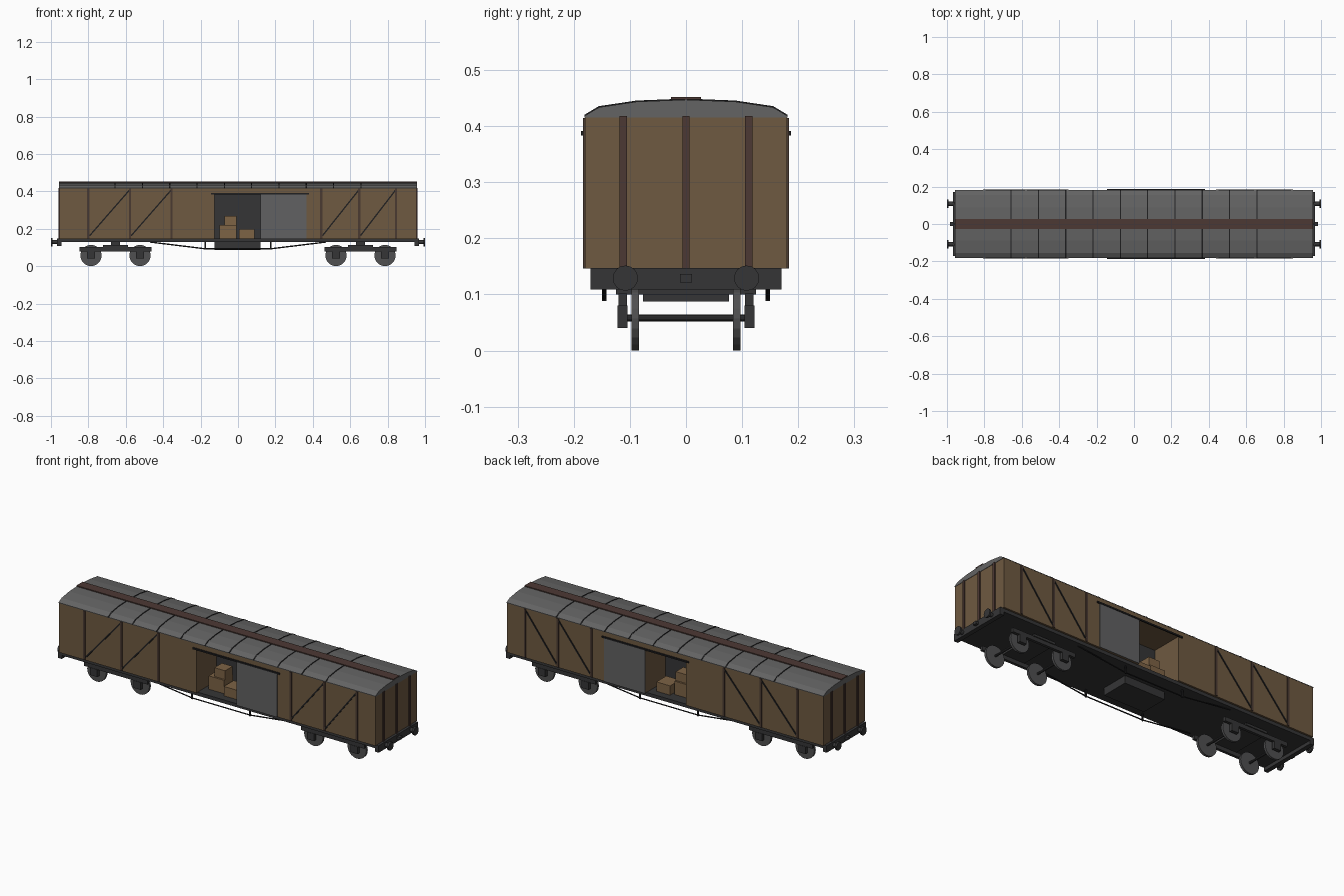
import bpy, bmesh, math
from mathutils import Vector, Matrix

if "Cube" in bpy.data.objects:
    bpy.data.objects.remove(bpy.data.objects["Cube"])


def material(name, rgb):
    m = bpy.data.materials.new(name)
    m.diffuse_color = (*rgb, 1)
    m.use_nodes = True
    m.node_tree.nodes["Principled BSDF"].inputs["Base Color"].default_value = m.diffuse_color
    return m


BROWN = material("plank brown", (0.156, 0.100, 0.052))
GREY = material("roof grey", (0.125, 0.125, 0.125))
DOOR = material("door grey", (0.120, 0.120, 0.122))
MAROON = material("dark red brown", (0.073, 0.040, 0.034))
POST = material("post brown", (0.068, 0.042, 0.031))
DARK = material("underframe dark grey", (0.036, 0.036, 0.037))
BLACK = material("iron black", (0.014, 0.014, 0.015))
STEEL = material("wheel steel", (0.080, 0.080, 0.082))
CRATE = material("crate wood", (0.205, 0.125, 0.060))


def finish(name, bm, mat):
    bmesh.ops.recalc_face_normals(bm, faces=bm.faces)
    me = bpy.data.meshes.new(name)
    bm.to_mesh(me)
    bm.free()
    me.materials.append(mat)
    ob = bpy.data.objects.new(name, me)
    bpy.context.collection.objects.link(ob)
    return ob


def boxes(name, mat, *ranges):
    """Each range is (x0, x1, y0, y1, z0, z1)."""
    bm = bmesh.new()
    for x0, x1, y0, y1, z0, z1 in ranges:
        size = Matrix.Diagonal((x1 - x0, y1 - y0, z1 - z0, 1))
        mid = Matrix.Translation(((x0 + x1) / 2, (y0 + y1) / 2, (z0 + z1) / 2))
        bmesh.ops.create_cube(bm, size=1, matrix=mid @ size)
    return finish(name, bm, mat)


def rods(name, mat, radius, sides, *ends, turn=0.0):
    """Cylinders between pairs of points."""
    bm = bmesh.new()
    for a, b in ends:
        a, b = Vector(a), Vector(b)
        rot = (b - a).to_track_quat('Z', 'Y').to_matrix().to_4x4()
        mat4 = Matrix.Translation((a + b) / 2) @ rot @ Matrix.Rotation(turn, 4, 'Z')
        bmesh.ops.create_cone(bm, cap_ends=True, segments=sides, radius1=radius,
                              radius2=radius, depth=(b - a).length, matrix=mat4)
    return finish(name, bm, mat)


def roof_section(name, mat, x0, x1, lift, base):
    """Arched roof profile extruded along x."""
    half = [(0.181, 0.418), (0.155, 0.4335), (0.088, 0.4435)]
    arc = half + [(0.0, 0.447)] + [(-y, z) for y, z in reversed(half)]
    pts = [(y * (1 + lift), z + lift) for y, z in arc]
    pts += [(-0.181, base), (0.181, base)]
    bm = bmesh.new()
    face = bm.faces.new([bm.verts.new((x0, y, z)) for y, z in pts])
    ext = bmesh.ops.extrude_face_region(bm, geom=[face])
    bmesh.ops.translate(bm, vec=(x1 - x0, 0, 0),
                        verts=[v for v in ext["geom"] if isinstance(v, bmesh.types.BMVert)])
    return finish(name, bm, mat)


def both(r):
    """A box range and its mirror image across y."""
    x0, x1, y0, y1, z0, z1 = r
    return [r, (x0, x1, -y1, -y0, z0, z1)]


# Body with a doorway on each side and a dark partition in the middle
L, W, Z0, Z1 = 0.955, 0.18, 0.146, 0.418
boxes("body_walls", BROWN,
      (-L, -0.125, -W, W, Z0, Z1), (0.12, L, -W, W, Z0, Z1),
      (-0.125, 0.12, -W, W, 0.387, Z1))
boxes("doorway_partition", DARK, (-0.125, 0.12, -0.005, 0.005, Z0, 0.387))

# Roof, seams and walkway
roof_section("roof", GREY, -0.957, 0.957, 0.0, 0.415)
for i in range(10):
    x = (i - 4.5) * 0.146
    roof_section("roof_seam", BLACK, x - 0.003, x + 0.003, 0.002, 0.416)
boxes("roof_walkway", MAROON, (-0.957, 0.957, -0.027, 0.027, 0.447, 0.452))

# Side posts and diagonal braces
posts = [-0.80, -0.578, -0.355, 0.445, 0.648, 0.845]
boxes("side_posts", POST,
      *[r for x in posts for r in both((x - 0.006, x + 0.006, W, 0.184, 0.148, 0.414))])
for s, side in ((-1, "front"), (1, "back")):
    rods(side + "_braces", BLACK, 0.005, 4,
         *[((posts[i] + 0.006, s * 0.18, 0.162), (posts[i + 1] - 0.004, s * 0.18, 0.405))
           for i in (0, 1, 3, 4)], turn=math.pi / 4)

# End posts
boxes("end_posts", MAROON,
      *[(e * 0.957 - 0.004, e * 0.957 + 0.004, y - 0.0065, y + 0.0065, Z0, Z1)
        for e in (-1, 1) for y in (-0.112, 0, 0.112)])

# Sliding doors and rails
boxes("sliding_doors", DOOR, *both((0.12, 0.365, W, 0.184, 0.146, 0.385)))
boxes("door_rails", BLACK, *both((-0.145, 0.38, W, 0.187, 0.383, 0.391)))

# Crates, one pile in each doorway
boxes("crates", CRATE,
      *both((-0.10, -0.008, 0.03, 0.11, Z0, 0.22)),
      *both((-0.073, -0.008, 0.035, 0.10, 0.22, 0.268)),
      *both((0.005, 0.088, 0.045, 0.13, Z0, 0.198)))

# Underframe
boxes("underframe", DARK, (-0.955, 0.955, -0.17, 0.17, 0.128, 0.147))
boxes("headstocks", DARK,
      *[(e * 0.957 - 0.012, e * 0.957 + 0.012, -0.17, 0.17, 0.109, 0.147) for e in (-1, 1)])
boxes("equipment_box", DARK, (-0.125, 0.12, -0.077, 0.077, 0.087, 0.13))

# Truss rods with their queen posts
for s in (-1, 1):
    y = s * 0.146
    path = [(-0.47, y, 0.129), (-0.175, y, 0.093), (0.175, y, 0.093), (0.47, y, 0.129)]
    rods("truss_rod", BLACK, 0.0035, 6, *zip(path, path[1:]))
    boxes("truss_posts", BLACK,
          *[(x - 0.004, x + 0.004, y - 0.004, y + 0.004, 0.088, 0.13) for x in (-0.175, 0.175)])

# Buffers and couplers
for e in (-1, 1):
    ys = (-0.108, 0.108)
    rods("buffer_shanks", DARK, 0.011, 12,
         *[((e * 0.96, y, 0.129), (e * 0.992, y, 0.129)) for y in ys])
    rods("buffer_heads", DARK, 0.0225, 16,
         *[((e * 0.991, y, 0.129), (e * 1.0, y, 0.129)) for y in ys])
    boxes("coupler", DARK, (e * 0.975 - 0.01, e * 0.975 + 0.01, -0.011, 0.011, 0.121, 0.136))

# Bogies
for c in (-0.655, 0.655):
    axles = (c - 0.131, c + 0.131)
    boxes("bogie_frame", DARK, *both((c - 0.192, c + 0.192, 0.105, 0.12, 0.079, 0.102)))
    boxes("bogie_bolster", DARK,
          (c - 0.066, c + 0.066, -0.125, 0.125, 0.1, 0.113),
          (c - 0.025, c + 0.025, -0.06, 0.06, 0.112, 0.13))
    boxes("axle_boxes", DARK,
          *[r for x in axles for r in both((x - 0.021, x + 0.021, 0.104, 0.122, 0.04, 0.08))])
    rods("axles", DARK, 0.006, 10, *[((x, -0.106, 0.058), (x, 0.106, 0.058)) for x in axles])
    wheels = rods("wheels", STEEL, 0.057, 20,
                  *[((x, s * 0.084, 0.057), (x, s * 0.097, 0.057))
                    for x in axles for s in (-1, 1)])
